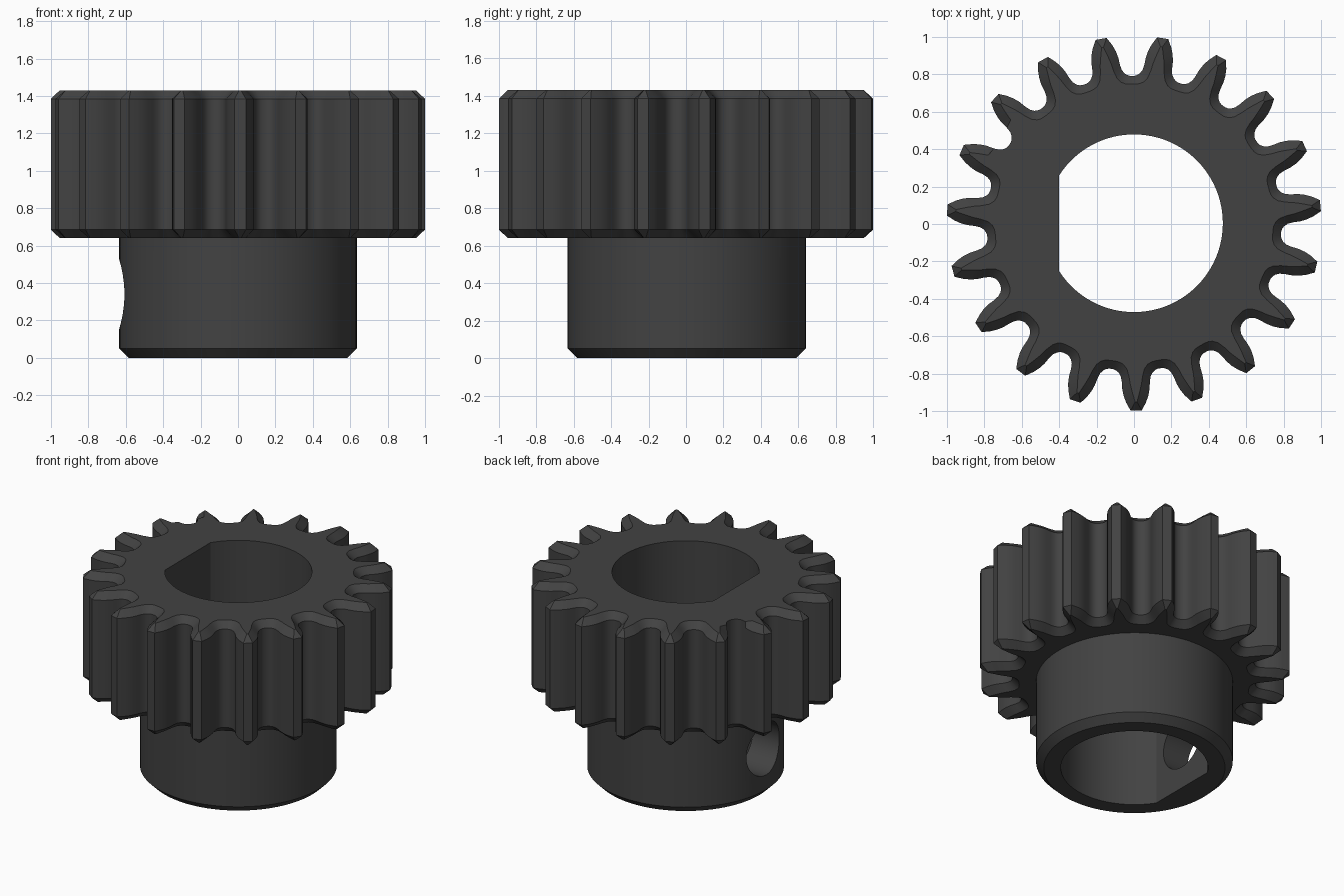
import bpy, bmesh, math

if "Cube" in bpy.data.objects:
    bpy.data.objects.remove(bpy.data.objects["Cube"])

TEETH, PHASE, Y0 = 19, math.radians(5.4), 0.004
Z_BOT, Z_TOP, CH = 0.64, 1.43, 0.045
# half tooth from root to tip: (radius, half width) for the full and the chamfered outline
FULL = [(0.788, 0.118), (0.793, 0.104), (0.803, 0.091), (0.822, 0.080), (0.85, 0.075),
        (0.89, 0.073), (0.925, 0.066), (0.96, 0.053), (1.0015, 0.03)]
INSET = [(0.744, 0.108), (0.747, 0.085), (0.757, 0.065), (0.78, 0.047), (0.82, 0.036),
         (0.86, 0.030), (0.89, 0.023), (0.92, 0.015), (0.955, 0.005)]


def outline(half, plain_gap=False):
    pts = []
    for k in range(TEETH):
        mid = PHASE + k * 2 * math.pi / TEETH
        for side in (-1, 1):
            order = range(len(half)) if side < 0 else reversed(range(len(half)))
            for i in order:
                # one gap keeps its unchamfered edge on the top face
                plain = plain_gap and i < 5 and (k, side) in ((7, 1), (8, -1))
                r, w = (FULL if plain else half)[i]
                a = mid + side * math.asin(w / r)
                pts.append((r * math.cos(a), r * math.sin(a)))
    return pts


def circle(r, n=96):
    return [(r * math.cos(2 * math.pi * i / n), r * math.sin(2 * math.pi * i / n))
            for i in range(n)]


def loft(name, layers):
    """Closed solid through outlines stacked in z: [(z, points), ...]"""
    bm = bmesh.new()
    rings = [[bm.verts.new((x, y + Y0, z)) for x, y in pts] for z, pts in layers]
    for lo, hi in zip(rings, rings[1:]):
        n = len(lo)
        for i in range(n):
            j = (i + 1) % n
            bm.faces.new((lo[i], lo[j], hi[j], hi[i]))
    bm.faces.new(rings[0][::-1])
    bm.faces.new(rings[-1])
    bmesh.ops.recalc_face_normals(bm, faces=bm.faces)
    mesh = bpy.data.meshes.new(name)
    bm.to_mesh(mesh)
    bm.free()
    ob = bpy.data.objects.new(name, mesh)
    bpy.context.collection.objects.link(ob)
    return ob


def combine(target, tool, operation):
    bpy.context.view_layer.objects.active = target
    mod = target.modifiers.new(operation, 'BOOLEAN')
    mod.operation, mod.object, mod.solver = operation, tool, 'EXACT'
    bpy.ops.object.modifier_apply(modifier=mod.name)
    bpy.data.objects.remove(tool)


# toothed wheel with chamfered ends
gear = loft("toothed_wheel", [
    (Z_BOT, outline(INSET)), (Z_BOT + CH, outline(FULL)),
    (Z_TOP - CH, outline(FULL)), (Z_TOP, outline(INSET, True))])

# hub below, chamfered at the foot
hub = loft("hub", [(0, circle(0.585)), (0.05, circle(0.635)), (0.8, circle(0.635))])
combine(gear, hub, 'UNION')

# D-shaped shaft bore
flat_y = math.sqrt(0.475 ** 2 - 0.4 ** 2)
a0 = math.pi - math.atan2(flat_y, 0.4)
d_shape = [(0.475 * math.cos(-a0 + 2 * a0 * i / 80), 0.475 * math.sin(-a0 + 2 * a0 * i / 80))
           for i in range(81)]
combine(gear, loft("bore_cutter", [(-0.2, d_shape), (1.7, d_shape)]), 'DIFFERENCE')

# set-screw hole through the flat side of the hub
screw = loft("screw_cutter", [(-0.35, circle(0.185, 48)), (0.35, circle(0.185, 48))])
screw.rotation_euler = (0, math.pi / 2, 0)
screw.location = (-0.55, 0, 0.34)
bpy.context.view_layer.update()
combine(gear, screw, 'DIFFERENCE')

# finish
mat = bpy.data.materials.new("dark grey")
mat.diffuse_color = (0.055, 0.055, 0.055, 1)
mat.use_nodes = True
mat.node_tree.nodes["Principled BSDF"].inputs["Base Color"].default_value = mat.diffuse_color
gear.data.materials.clear()
gear.data.materials.append(mat)
gear.name = "pinion_gear"
bpy.ops.object.select_all(action='DESELECT')
gear.select_set(True)
bpy.context.view_layer.objects.active = gear
bpy.ops.object.shade_smooth_by_angle(angle=math.radians(30))
